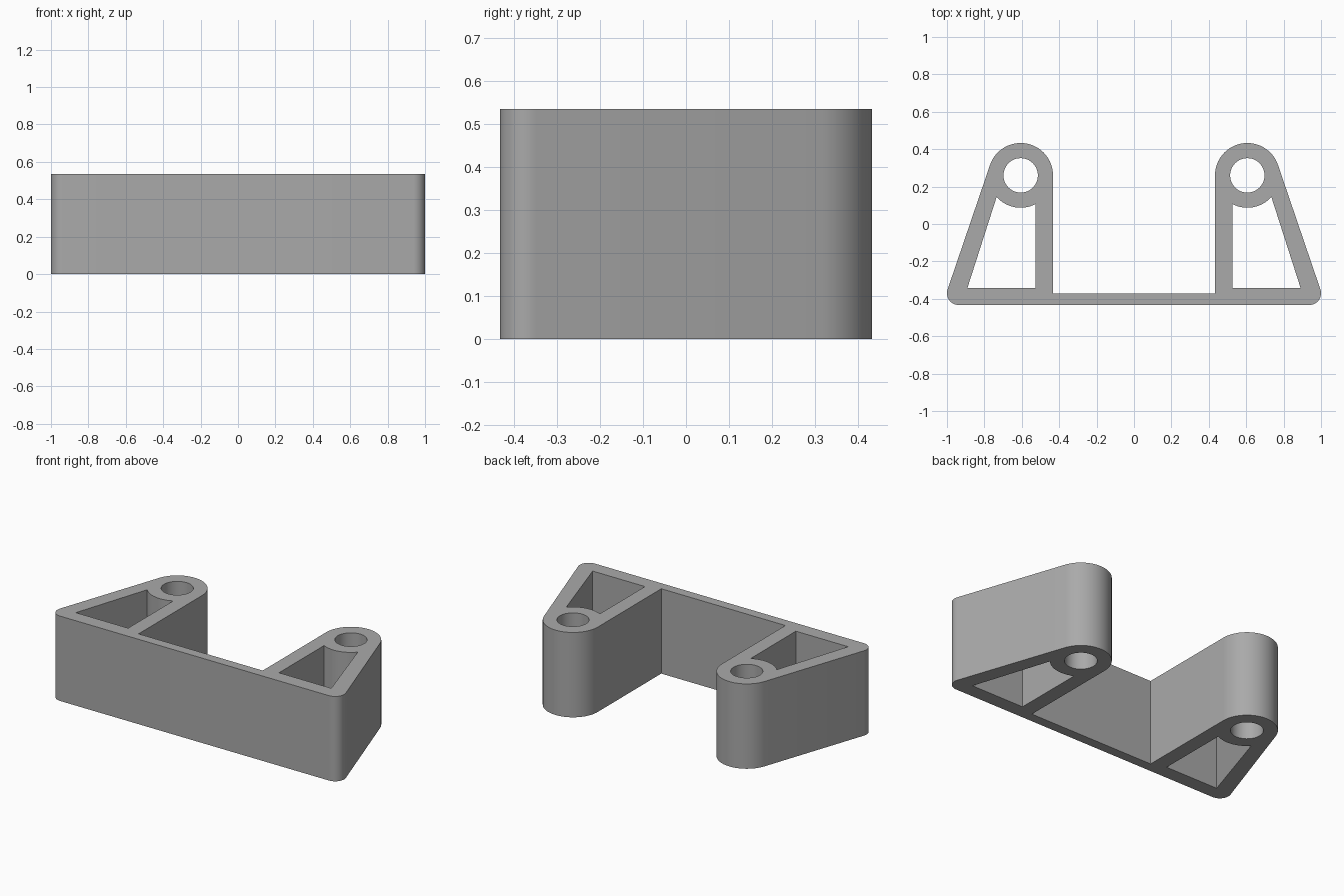
import bpy, bmesh, math
from mathutils import Vector

if "Cube" in bpy.data.objects:
    bpy.data.objects.remove(bpy.data.objects["Cube"])

HEIGHT = 0.535
BOSS = (0.606, 0.26)      # centre of the right screw boss
BOSS_R, HOLE_R = 0.173, 0.092
CORNER = (0.937, -0.37)   # centre of the rounded front corner
CORNER_R = 0.063
TANGENT = 18.8            # direction of the slanted wall's normal, degrees


def arc(centre, r, a0, a1, n):
    return [(centre[0] + r * math.cos(math.radians(a0 + (a1 - a0) * i / n)),
             centre[1] + r * math.sin(math.radians(a0 + (a1 - a0) * i / n)))
            for i in range(n + 1)]


def mirrored(pts):
    return [(-x, y) for x, y in reversed(pts)]


# right half of the outline: front corner, slanted wall, boss, inner wall
half = (arc(CORNER, CORNER_R, -90, TANGENT, 12)
        + arc(BOSS, BOSS_R, TANGENT, 180, 32)
        + [(0.433, -0.372)])
outline = half + mirrored(half)

# through openings: screw hole and tapered pocket
hole = arc(BOSS, HOLE_R, 0, 360, 48)[:-1]
pocket = [(0.526, -0.343), (0.891, -0.343)] + arc(BOSS, BOSS_R, -42, -117.5, 16)
loops = [outline, hole, pocket, mirrored(hole), mirrored(pocket)]

# filled profile, extruded to the full height
bm = bmesh.new()
edges = []
for loop in loops:
    vs = [bm.verts.new((x, y, 0)) for x, y in loop]
    edges += [bm.edges.new((vs[i - 1], vs[i])) for i in range(len(vs))]
bmesh.ops.triangle_fill(bm, edges=edges, use_beauty=True, use_dissolve=False,
                        normal=Vector((0, 0, 1)))
top = bmesh.ops.extrude_face_region(bm, geom=bm.faces[:], use_keep_orig=True)
bmesh.ops.translate(bm, vec=(0, 0, HEIGHT),
                    verts=[g for g in top["geom"] if isinstance(g, bmesh.types.BMVert)])
bmesh.ops.recalc_face_normals(bm, faces=bm.faces[:])
mesh = bpy.data.meshes.new("bracket")
bm.to_mesh(mesh)
bm.free()

grey = bpy.data.materials.new("grey plastic")
grey.diffuse_color = (0.4, 0.4, 0.4, 1)
grey.use_nodes = True
grey.node_tree.nodes["Principled BSDF"].inputs["Base Color"].default_value = grey.diffuse_color
mesh.materials.append(grey)
bracket = bpy.data.objects.new("bracket", mesh)
bpy.context.collection.objects.link(bracket)
bpy.context.view_layer.objects.active = bracket
bracket.select_set(True)
bpy.ops.object.shade_smooth_by_angle(angle=math.radians(30))
